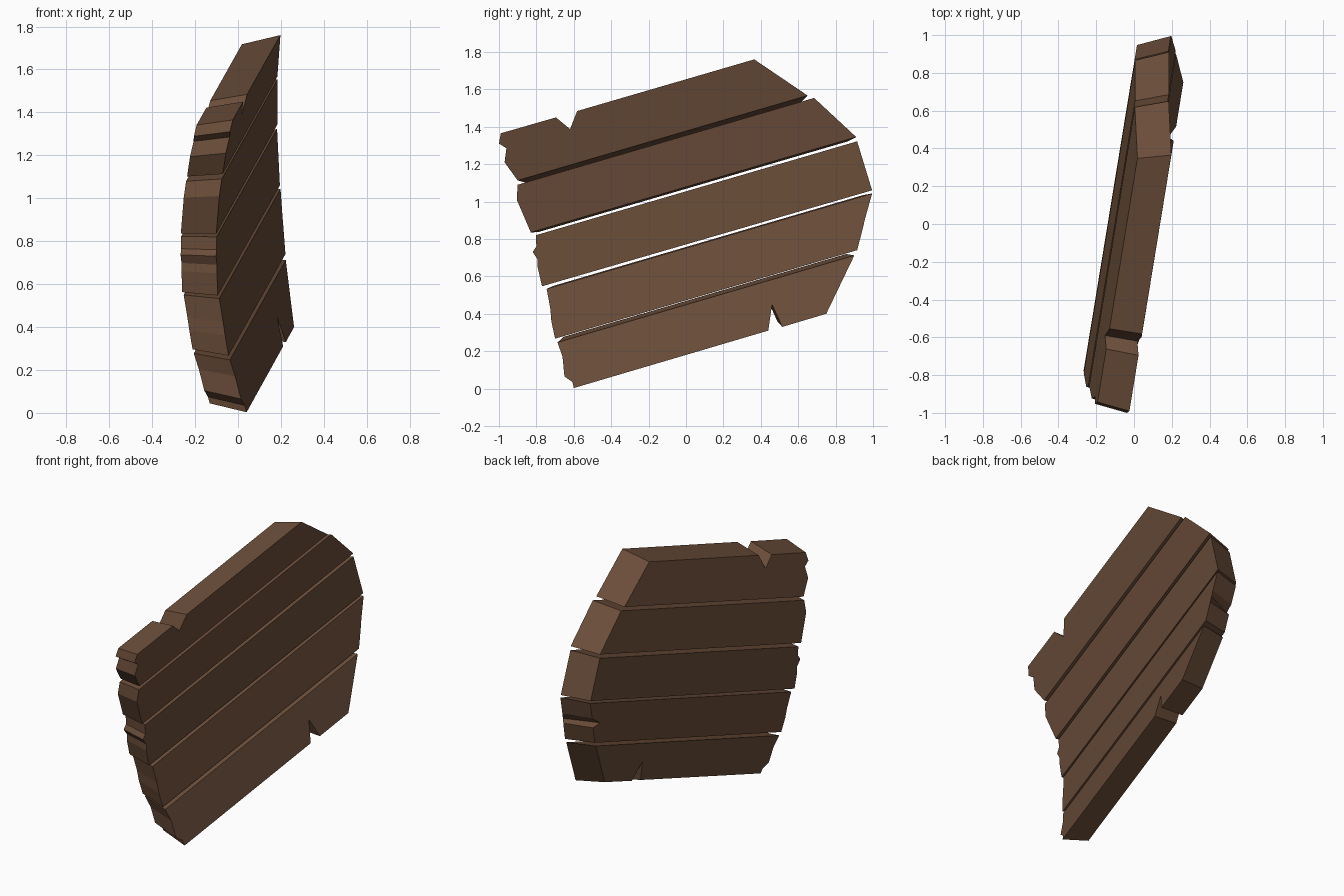
import bpy, bmesh
from mathutils import Vector

if "Cube" in bpy.data.objects:
    bpy.data.objects.remove(bpy.data.objects["Cube"])

# Planks run along GRAIN; the front outline of each is given in (y, z)
GRAIN = Vector((0.164, 1.0, 0.293))
MID_Z, TAPER, DEPTH = 0.87, 0.952, 0.17

wood = bpy.data.materials.new("dark brown wood")
wood.diffuse_color = (0.145, 0.074, 0.041, 1)
wood.use_nodes = True
wood.node_tree.nodes["Principled BSDF"].inputs["Base Color"].default_value = wood.diffuse_color


def plank(name, low, high, outline, chips={}):
    """low/high: (height at y=0, x at y=0) of the plank's long edges, which set its tilt.
    chips: outline index -> how far the back corner is pulled in along the grain."""
    bm = bmesh.new()
    front, back = [], []
    for i, (y, z) in enumerate(outline):
        t = (z - GRAIN.z * y - low[0]) / (high[0] - low[0])
        x = low[1] + t * (high[1] - low[1]) + GRAIN.x * y
        front.append(bm.verts.new((x, y, z)))
        # back outline is slightly smaller, so all edges taper inward
        b = Vector((x * TAPER - DEPTH, y * TAPER, MID_Z + (z - MID_Z) * TAPER))
        back.append(bm.verts.new(b - GRAIN * chips.get(i, 0)))
    bm.faces.new(front)
    bm.faces.new(back[::-1])
    n = len(outline)
    for i in range(n):
        j = (i + 1) % n
        bm.faces.new((front[j], front[i], back[i], back[j]))
    bmesh.ops.recalc_face_normals(bm, faces=bm.faces)
    me = bpy.data.meshes.new(name)
    bm.to_mesh(me)
    bm.free()
    me.materials.append(wood)
    ob = bpy.data.objects.new(name, me)
    bpy.context.collection.objects.link(ob)


# Bottom plank with a split in its lower edge
plank("bottom_plank", (0.181, 0.138), (0.448, 0.075), [
    (-0.60, 0.003), (0.44, 0.31), (0.46, 0.45), (0.515, 0.33), (0.75, 0.40),
    (0.90, 0.712), (-0.687, 0.247), (-0.66, 0.17), (-0.65, 0.065), (-0.607, 0.035)])

# Lower plank, chipped at the back of its right end
plank("lower_plank", (0.472, 0.071), (0.751, 0.035), [
    (-0.70, 0.267), (0.915, 0.740), (0.945, 0.855), (0.953, 0.89), (0.962, 0.925),
    (0.995, 1.043), (-0.745, 0.533), (-0.725, 0.425), (-0.72, 0.36)], {3: 0.06})

# Middle plank
plank("middle_plank", (0.770, 0.032), (1.054, 0.032), [
    (-0.77, 0.547), (0.995, 1.060), (0.915, 1.322), (-0.803, 0.82), (-0.80, 0.76),
    (-0.82, 0.73), (-0.793, 0.69), (-0.793, 0.65)])

# Upper plank
plank("upper_plank", (1.078, 0.035), (1.353, 0.072), [
    (-0.83, 0.835), (0.91, 1.345), (0.685, 1.554), (-0.90, 1.09), (-0.905, 1.01)])

# Top plank with a notch in its upper edge
plank("top_plank", (1.377, 0.077), (1.654, 0.138), [
    (-0.90, 1.113), (0.65, 1.567), (0.365, 1.76), (-0.582, 1.484), (-0.62, 1.387),
    (-0.695, 1.45), (-0.99, 1.365), (-1.0, 1.31), (-0.96, 1.285), (-0.97, 1.21)])
